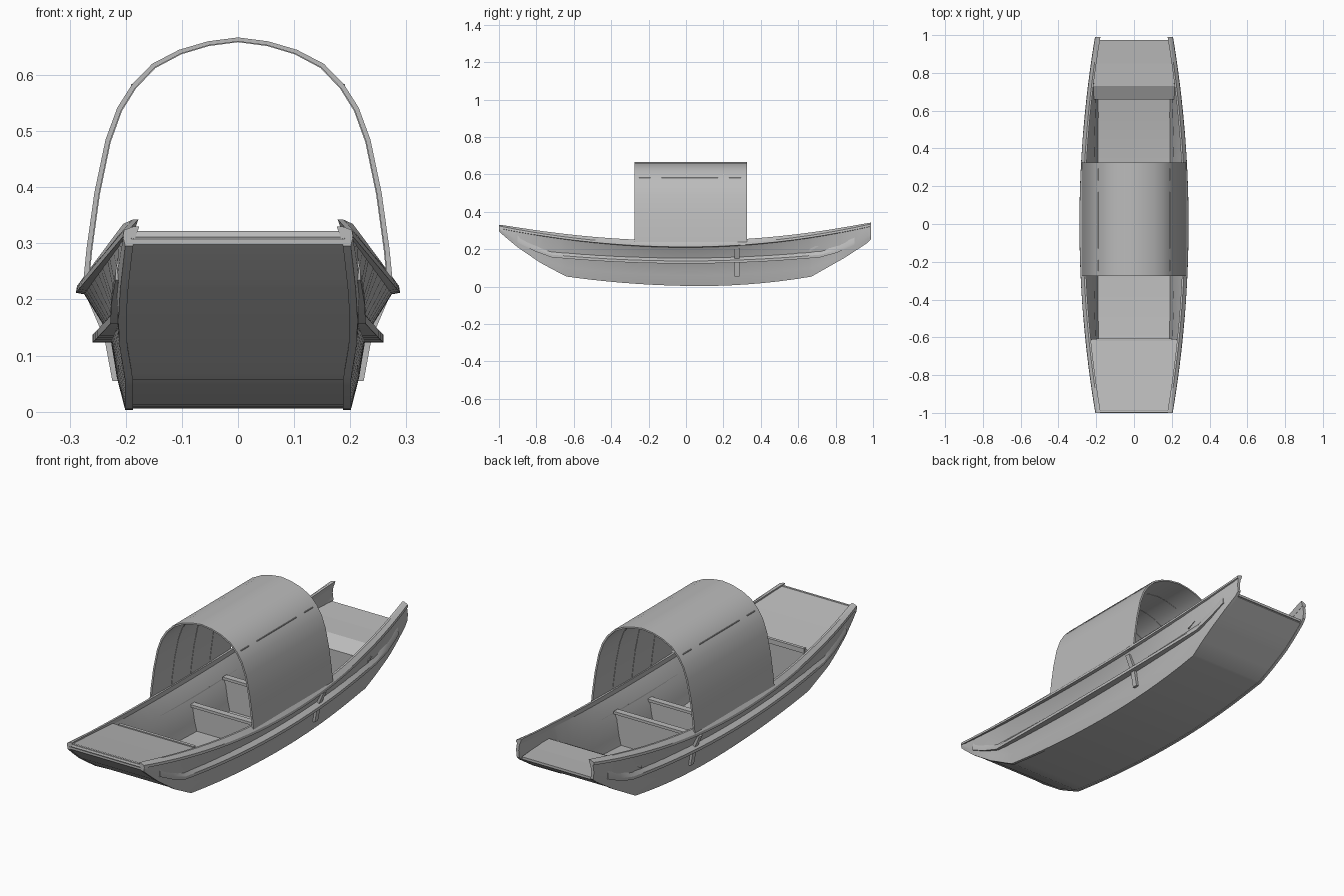
import bpy, bmesh, math

cube = bpy.data.objects.get("Cube")
if cube:
    bpy.data.objects.remove(cube, do_unlink=True)

grey = bpy.data.materials.new("plain_grey")
grey.use_nodes = True
COLOR = (0.5, 0.5, 0.5, 1)
grey.diffuse_color = COLOR
grey.node_tree.nodes["Principled BSDF"].inputs["Base Color"].default_value = COLOR


def loft(name, sections, smooth=True):
    """Skin a list of equal-length closed rings and cap both ends."""
    bm = bmesh.new()
    rows = [[bm.verts.new(p) for p in s] for s in sections]
    n = len(rows[0])
    for a, b in zip(rows, rows[1:]):
        for i in range(n):
            j = (i + 1) % n
            bm.faces.new((a[i], a[j], b[j], b[i]))
    bm.faces.new(rows[0])
    bm.faces.new(rows[-1])
    bmesh.ops.recalc_face_normals(bm, faces=bm.faces)
    mesh = bpy.data.meshes.new(name)
    bm.to_mesh(mesh)
    bm.free()
    mesh.materials.append(grey)
    obj = bpy.data.objects.new(name, mesh)
    bpy.context.collection.objects.link(obj)
    if smooth:
        bpy.ops.object.select_all(action="DESELECT")
        obj.select_set(True)
        bpy.context.view_layer.objects.active = obj
        bpy.ops.object.shade_smooth_by_angle(angle=math.radians(25))
    return obj


def box(name, x0, x1, y0, y1, z0, z1):
    ring = [(x0, z0), (x1, z0), (x1, z1), (x0, z1)]
    return loft(name, [[(x, y, z) for x, z in ring] for y in (y0, y1)], smooth=False)


def interp(points, y):
    for (ya, za), (yb, zb) in zip(points, points[1:]):
        if y <= yb:
            return za + (zb - za) * (y - ya) / (yb - ya)
    return points[-1][1]


# Hull lines as functions of the position along the boat
BOW_RAMP = [(-1, 0.302), (-0.97, 0.275), (-0.9, 0.217), (-0.78, 0.135), (-0.64, 0.06)]
STERN_RAMP = [(0.67, 0.06), (0.85, 0.162), (0.97, 0.24), (0.99, 0.26)]


def bottom_z(y):
    if y < -0.64:
        return interp(BOW_RAMP, y)
    if y > 0.67:
        return interp(STERN_RAMP, y)
    return 0.01 + (0.098 if y < 0.08 else 0.144) * (y - 0.08) ** 2


def top_z(y):
    return 0.222 + (0.1 if y < 0 else 0.113) * y * y


def top_w(y):
    return 0.198 + 0.084 * (1 - y * y)


def chine_z(y):
    return max(0.135 + 0.065 * y * y, bottom_z(y) + 0.35 * (top_z(y) - bottom_z(y)))


def bottom_w(y):
    ramp = min(1, (1 - abs(y)) / 0.35)
    return 0.201 + 0.012 * math.sin(math.pi * ramp)


def chine_w(y):
    return max(0.2 + 0.028 * (1 - y * y), bottom_w(y) + 0.004)


def stations(a, b, count):
    return [a + (b - a) * i / count for i in range(count + 1)]


ys = sorted(set(stations(-1, 0.99, 24) + [-0.97, -0.9, -0.78, -0.64, 0.67, 0.85, 0.97]))

for side, label in ((1, "left"), (-1, "right")):
    # Side planking with a thick inner face
    planking = []
    for y in ys:
        outer = [(bottom_w(y), bottom_z(y) - 0.007),
                 (bottom_w(y) * 0.45 + chine_w(y) * 0.55, bottom_z(y) * 0.6 + chine_z(y) * 0.4),
                 (chine_w(y), chine_z(y)), (top_w(y), top_z(y))]
        inner = [(x - 0.014, z) for x, z in outer]
        planking.append([(side * x, y, z) for x, z in outer + inner[::-1]])
    loft(label + "_side", planking)

    # Wide rail sloping up towards the inside
    rail = []
    for y in ys:
        w, z = top_w(y), top_z(y)
        rise = 0.008 + 0.016 * (1 - abs(y)) ** 0.5
        rail.append([(side * (w + dx), y, z + dz) for dx, dz in
                     ((-0.014, -0.014), (0.007, -0.01), (0.005, 0.002),
                      (-0.012, rise), (-0.022, rise))])
    loft(label + "_gunwale", rail)

    # Lower rubbing strake, tapering into the hull at both ends
    strake = []
    for y in stations(-0.9, 0.9, 20):
        w, z = chine_w(y), chine_z(y)
        out = 0.028 * (1 - (y / 0.92) ** 2) + 0.003
        strake.append([(side * (w + dx), y, z + dz) for dx, dz in
                       ((-0.008, -0.012), (out, -0.012), (out, 0.002), (0, 0.026))])
    loft(label + "_strake", strake)

    # Short leaning post against the planking
    loft(label + "_side_post", [[(side * (x + dx), y, z) for dx, y in
         ((-0.002, 0.26), (0.012, 0.26), (0.012, 0.285), (-0.002, 0.285))]
        for x, z in ((0.212, 0.055), (0.226, 0.13), (0.258, 0.205))], smooth=False)


# Full-width slabs: bottom with ramps, and a deck at each end
def slab(name, ends, thick, smooth=False):
    loft(name, [[(-w, y, z - thick), (w, y, z - thick), (w, y, z), (-w, y, z)]
                for y, z, w in ends], smooth)


slab("bottom", [(y, bottom_z(y) + 0.004, bottom_w(y) - 0.004) for y in ys if y <= 0.97],
     0.008, True)
slab("bow_deck", [(y, z, top_w(y) - 0.006)
                  for y, z in ((-0.995, 0.322), (-0.8, 0.29), (-0.615, 0.262))], 0.014)
slab("stern_deck", [(y, z, top_w(y) - 0.016)
                    for y, z in ((0.66, 0.2), (0.73, 0.238), (0.85, 0.243), (0.975, 0.252))], 0.012)
box("bow_deck_lip", -0.2, 0.2, -0.62, -0.605, 0.245, 0.268)

# Rounded nose beam
nose = [(-0.985, 0.322), (-0.997, 0.32), (-1, 0.311), (-0.995, 0.3), (-0.97, 0.285)]
loft("nose_beam", [[(x, y, z) for y, z in nose] for x in (-0.2, 0.2)])


# Upright bulkheads across the hull
def bulkhead(name, y, z_top, w_top, z_low, w_low):
    loft(name, [[(-w, y, z), (w, y, z), (w, y + 0.01, z), (-w, y + 0.01, z)]
                for z, w in ((z_low, w_low), (z_top, w_top))], smooth=False)


bulkhead("bow_bulkhead", -0.62, 0.255, 0.225, 0.06, 0.2)
bulkhead("stern_bulkhead", 0.66, 0.195, 0.215, 0.06, 0.2)
for label, y, z in (("front", -0.04, 0.14), ("rear", 0.21, 0.175)):
    w = 0.2 + 0.13 * (z - 0.01)
    bulkhead(label + "_frame", y, z - 0.01, w, 0.015, 0.195)
    box(label + "_frame_cap", -w, w, y - 0.01, y + 0.02, z - 0.013, z)

# Arched canopy
half = [(0.277, 0.22), (0.27, 0.29), (0.256, 0.39), (0.236, 0.485), (0.215, 0.542),
        (0.189, 0.583), (0.153, 0.62), (0.105, 0.645), (0.054, 0.66)]
arch = half + [(0, 0.667)] + [(-x, z) for x, z in reversed(half)]


def shrink(kx, kz):
    return [(x * kx, 0.22 + (z - 0.22) * kz) for x, z in arch]


lining = shrink(0.968, 0.984)
loft("canopy", [[(x, y, z) for x, z in arch + lining[::-1]] for y in (-0.275, 0.325)])

# Thin ribs under the canopy
for k, y in enumerate((-0.12, 0.025, 0.17)):
    loft("canopy_rib_%d" % (k + 1),
         [[(x, yy, z) for x, z in lining + shrink(0.962, 0.981)[::-1]]
          for yy in (y - 0.005, y + 0.005)])

# Small lashing strips on the canopy shoulders
for side, label in ((1, "left"), (-1, "right")):
    lo, hi = sorted((side * 0.184, side * 0.191))
    for k, (y0, y1) in enumerate(((-0.25, -0.19), (-0.13, 0.17), (0.23, 0.295))):
        box("%s_canopy_strip_%d" % (label, k + 1), lo, hi, y0, y1, 0.578, 0.584)
